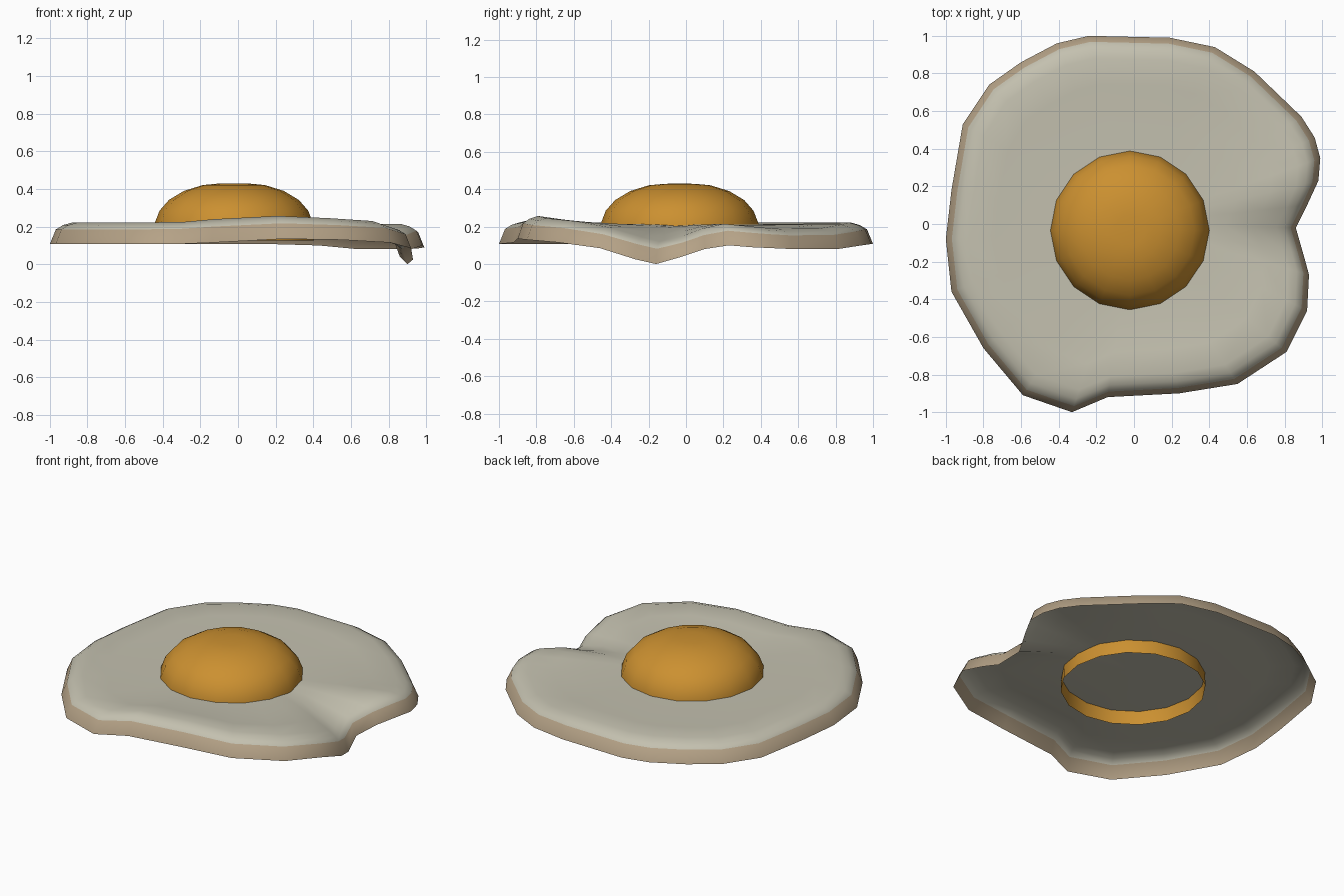
import bpy
import bmesh
import math

if "Cube" in bpy.data.objects:
    bpy.data.objects.remove(bpy.data.objects["Cube"])


def material(name, rgb):
    m = bpy.data.materials.new(name)
    m.diffuse_color = (*rgb, 1)
    m.use_nodes = True
    m.node_tree.nodes["Principled BSDF"].inputs["Base Color"].default_value = m.diffuse_color
    return m


def loft(name, rings, tip, materials, rim_bands=0):
    """Skin rings from the outside in, closed by a fan at the tip."""
    bm = bmesh.new()
    loops = [[bm.verts.new(p) for p in ring] for ring in rings]
    centre = bm.verts.new(tip)
    n = len(loops[0])
    for k in range(len(loops)):
        for i in range(n):
            j = (i + 1) % n
            a, b = loops[k][i], loops[k][j]
            if k + 1 < len(loops):
                f = bm.faces.new((a, b, loops[k + 1][j], loops[k + 1][i]))
            else:
                f = bm.faces.new((a, b, centre))
            f.smooth = True
            f.material_index = 0 if k >= rim_bands else 1
    mesh = bpy.data.meshes.new(name)
    bm.to_mesh(mesh)
    bm.free()
    obj = bpy.data.objects.new(name, mesh)
    bpy.context.collection.objects.link(obj)
    for m in materials:
        mesh.materials.append(m)
    return obj


white = material("cooked_white", (0.55, 0.53, 0.43))
brown = material("browned_edge", (0.46, 0.36, 0.24))
orange = material("yolk_orange", (0.60, 0.28, 0.03))

# Outline of the white: x, y, then lower and upper height where the edge is wavy
FLAT = (0.107, 0.222)
outline = [
    (0.99, 0.35, 0.09, 0.205), (0.96, 0.46, 0.085, 0.195),
    (0.89, 0.57, 0.08, 0.188), (0.64, 0.81, 0.08, 0.19),
    (0.43, 0.94, 0.10, 0.21), (0.19, 0.99), (-0.24, 1.0), (-0.41, 0.96),
    (-0.60, 0.86), (-0.77, 0.74), (-0.91, 0.53), (-0.97, 0.18),
    (-1.0, -0.08), (-0.97, -0.36), (-0.80, -0.66), (-0.59, -0.91),
    (-0.33, -1.0, 0.107, 0.225), (-0.14, -0.92, 0.115, 0.24),
    (0.24, -0.90, 0.135, 0.257), (0.55, -0.85, 0.13, 0.245),
    (0.81, -0.68, 0.115, 0.23), (0.92, -0.46, 0.085, 0.195),
    (0.93, -0.27, 0.025, 0.145), (0.90, -0.16, 0.0, 0.12),
    (0.86, -0.02, 0.04, 0.15), (0.92, 0.10, 0.08, 0.19),
    (0.98, 0.23, 0.10, 0.215),
]
points = [(p[0], p[1], *(p[2:] or FLAT)) for p in outline]

# Thin open shell: wall, rounded shoulder, then a gently wavy top
MID = 0.212
rings = []
for scale, rise, wave in [(1, 0, 1), (0.968, 0.68, 1), (0.93, 0.88, 1),
                          (0.88, 1, 1), (0.74, 1, 0.6), (0.56, 1, 0.15),
                          (0.30, 1, 0)]:
    ring = []
    for x, y, low, high in points:
        z = low + (high - low) * rise
        ring.append((x * scale, y * scale, MID + (z - MID) * wave))
    rings.append(ring)
loft("egg_white", rings, (0, 0, MID), [white, brown], rim_bands=1)

# Yolk: sixteen-sided dome, open below and dipping through the white
CX, CY, SIDES = -0.022, -0.034, 16
profile = [(0.425, 0.125), (0.422, 0.215), (0.395, 0.285), (0.345, 0.342),
           (0.265, 0.390), (0.165, 0.421), (0.08, 0.429)]
rings = [[(CX + r * math.cos(math.tau * i / SIDES),
           CY + r * math.sin(math.tau * i / SIDES), z) for i in range(SIDES)]
         for r, z in profile]
loft("yolk", rings, (CX, CY, 0.43), [orange])
